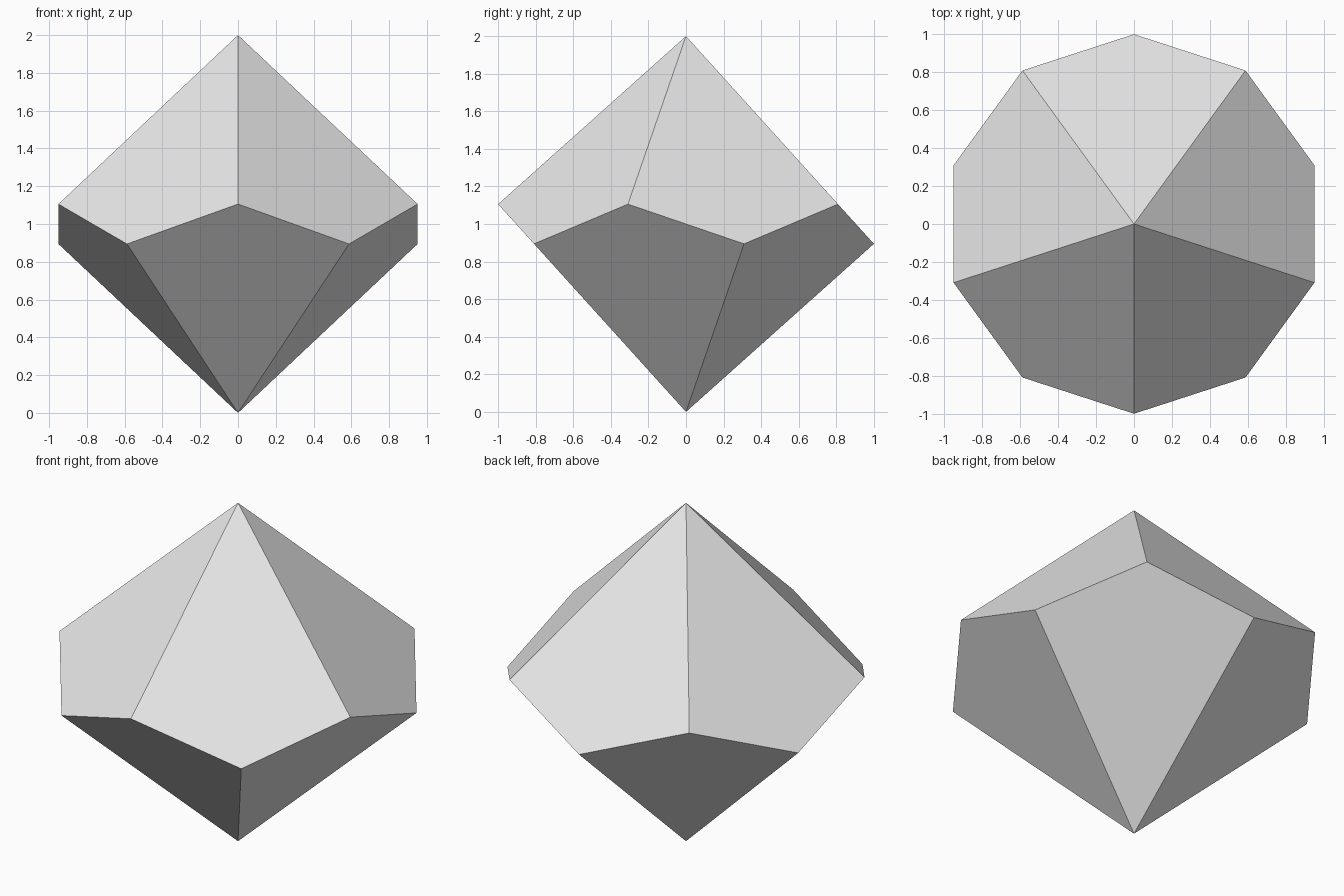
import bpy
import bmesh
from math import cos, sin, tan, pi

cube = bpy.data.objects.get("Cube")
if cube:
    bpy.data.objects.remove(cube, do_unlink=True)

# Plain grey material
GREY = (0.8, 0.8, 0.8, 1.0)
mat = bpy.data.materials.new("light grey")
mat.use_nodes = True
mat.diffuse_color = GREY
for node in mat.node_tree.nodes:
    if node.type == 'BSDF_PRINCIPLED':
        node.inputs["Base Color"].default_value = GREY

# Ten-sided die: two tips and a zigzag belt that keeps every kite flat
SIDES = 5
COUNT = 2 * SIDES
zigzag = tan(pi / COUNT) ** 2

bm = bmesh.new()
top = bm.verts.new((0, 0, 2))
bottom = bm.verts.new((0, 0, 0))
belt = []
for i in range(COUNT):
    angle = -pi / 2 + i * pi / SIDES
    z = 1 + zigzag if i % 2 == 0 else 1 - zigzag
    belt.append(bm.verts.new((cos(angle), sin(angle), z)))

# One kite around each belt corner, alternately from the bottom and top tip
for i in range(COUNT):
    tip = bottom if i % 2 == 0 else top
    bm.faces.new((tip, belt[i - 1], belt[i], belt[(i + 1) % COUNT]))
bmesh.ops.recalc_face_normals(bm, faces=bm.faces)

mesh = bpy.data.meshes.new("ten_sided_die")
bm.to_mesh(mesh)
bm.free()
mesh.materials.append(mat)
die = bpy.data.objects.new("ten_sided_die", mesh)
bpy.context.collection.objects.link(die)
